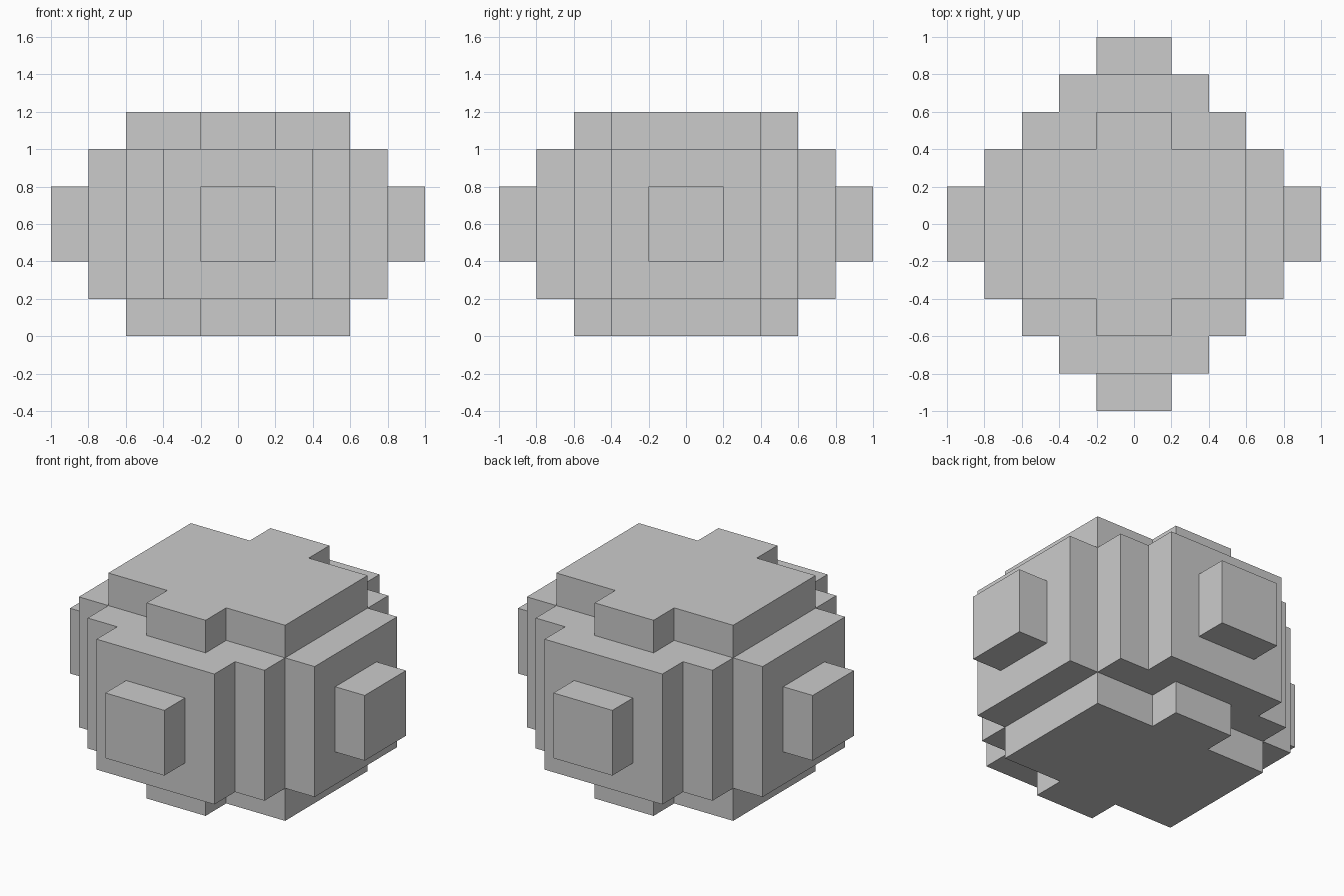
import bpy, bmesh

if "Cube" in bpy.data.objects:
    bpy.data.objects.remove(bpy.data.objects["Cube"])


def slab(name, quarter, z0, z1):
    """Extrude a stepped outline, given as its +x +y quarter, between two heights."""
    left = [(-x, y) for x, y in reversed(quarter)]
    half = quarter + left
    outline = half + [(-x, -y) for x, y in half]
    bm = bmesh.new()
    face = bm.faces.new([bm.verts.new((x, y, z0)) for x, y in outline])
    ext = bmesh.ops.extrude_face_region(bm, geom=[face], use_keep_orig=True)
    top = [g for g in ext["geom"] if isinstance(g, bmesh.types.BMVert)]
    bmesh.ops.translate(bm, verts=top, vec=(0, 0, z1 - z0))
    bmesh.ops.recalc_face_normals(bm, faces=bm.faces[:])
    return finish(name, bm)


def block(name, center, size):
    bm = bmesh.new()
    bmesh.ops.create_cube(bm, size=1)
    bmesh.ops.scale(bm, verts=bm.verts[:], vec=size)
    bmesh.ops.translate(bm, verts=bm.verts[:], vec=center)
    return finish(name, bm)


def finish(name, bm):
    mesh = bpy.data.meshes.new(name)
    bm.to_mesh(mesh)
    bm.free()
    obj = bpy.data.objects.new(name, mesh)
    bpy.context.collection.objects.link(obj)
    return obj


# Stepped main body
slab("body", [(0.8, 0.4), (0.6, 0.4), (0.6, 0.6), (0.4, 0.6), (0.4, 0.8)], 0.2, 1.0)

# Matching cross-shaped caps below and above
cap = [(0.6, 0.4), (0.2, 0.4), (0.2, 0.6)]
slab("bottom_cap", cap, 0.0, 0.2)
slab("top_cap", cap, 1.0, 1.2)

# Raised square pads on the four sides
for name, dx, dy in (("right", 1, 0), ("left", -1, 0), ("back", 0, 1), ("front", 0, -1)):
    size = (0.2, 0.4, 0.4) if dx else (0.4, 0.2, 0.4)
    block(name + "_pad", (0.9 * dx, 0.9 * dy, 0.6), size)
